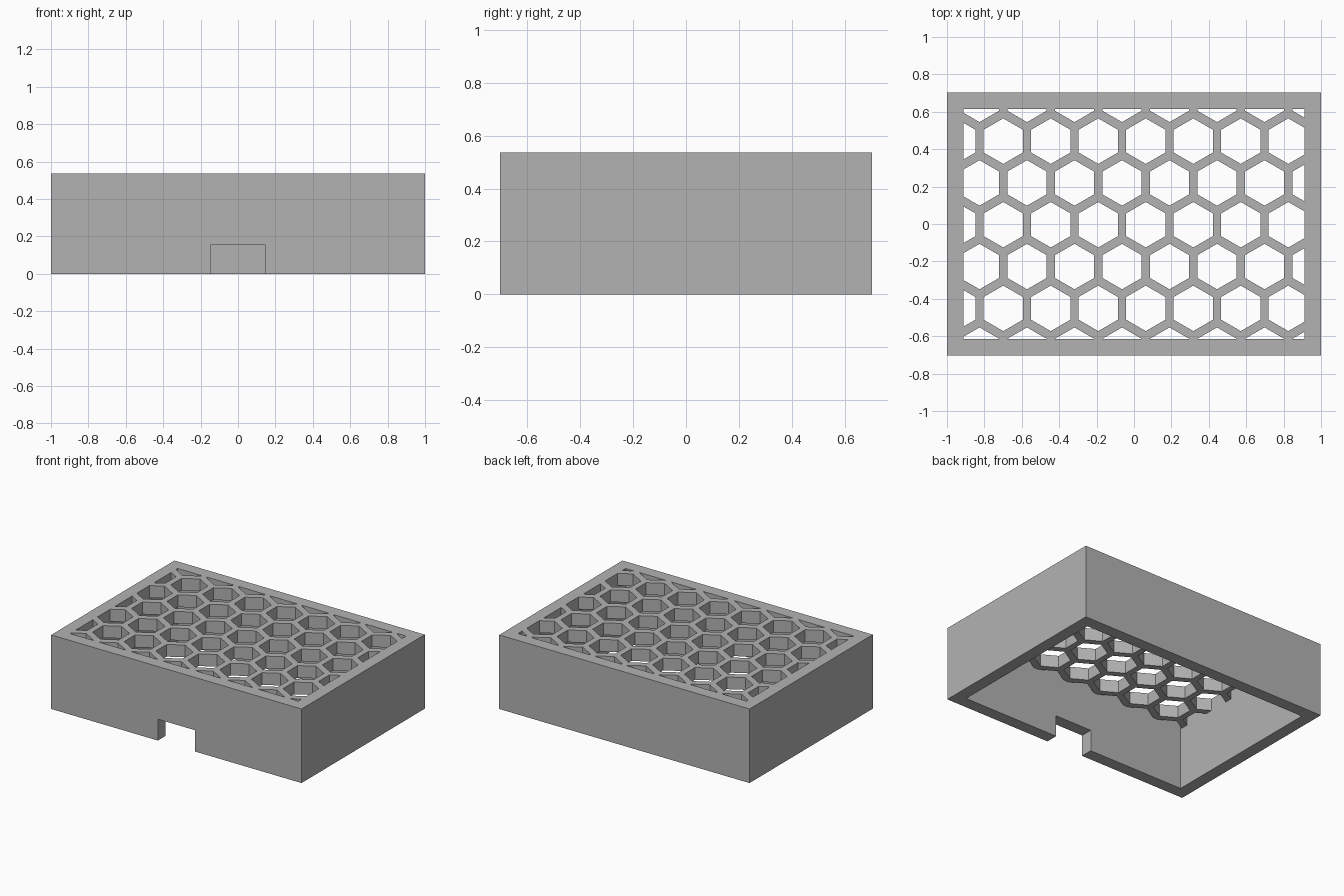
import bpy, bmesh, math
from mathutils import Vector

if "Cube" in bpy.data.objects:
    bpy.data.objects.remove(bpy.data.objects["Cube"])

# Overall sizes
HX, HY, H = 1.0, 0.703, 0.535      # half width, half depth, height
WALL = 0.088                       # side walls and grille thickness
IX, IY = HX - WALL, HY - WALL      # inner half sizes
PITCH, ROW, R = 0.254, 0.2235, 0.1215
Y0 = -0.004                        # grille is slightly off centre

grey = bpy.data.materials.new("light_grey")
grey.diffuse_color = (0.45, 0.45, 0.45, 1)
grey.use_nodes = True
grey.node_tree.nodes["Principled BSDF"].inputs["Base Color"].default_value = grey.diffuse_color


def finish(name, bm):
    bmesh.ops.recalc_face_normals(bm, faces=bm.faces)
    me = bpy.data.meshes.new(name)
    bm.to_mesh(me)
    bm.free()
    me.materials.append(grey)
    ob = bpy.data.objects.new(name, me)
    bpy.context.collection.objects.link(ob)
    return ob


def box(name, lo, hi):
    bm = bmesh.new()
    bmesh.ops.create_cube(bm, size=1)
    for v in bm.verts:
        v.co = [(a + b) / 2 + c * (b - a) for a, b, c in zip(lo, hi, v.co)]
    return finish(name, bm)


def cut(target, cutter):
    mod = target.modifiers.new(cutter.name, 'BOOLEAN')
    mod.operation, mod.solver, mod.object = 'DIFFERENCE', 'EXACT', cutter
    bpy.context.view_layer.objects.active = target
    bpy.ops.object.modifier_apply(modifier=mod.name)
    bpy.data.objects.remove(cutter)


# Hexagon prisms, trimmed to the inner opening
def hex_cutter():
    bm = bmesh.new()
    for j in range(-3, 4):
        shift = 0.063 if j % 2 == 0 else -0.064
        for i in range(-5, 6):
            cx, cy = shift + i * PITCH, Y0 + j * ROW
            bm.faces.new([bm.verts.new((cx + R * math.sin(k * math.pi / 3),
                                        cy + R * math.cos(k * math.pi / 3), H - WALL - 0.03))
                          for k in range(6)])
    for n, d in (((1, 0, 0), IX), ((-1, 0, 0), IX), ((0, 1, 0), IY), ((0, -1, 0), IY)):
        n = Vector(n)
        bmesh.ops.bisect_plane(bm, geom=bm.verts[:] + bm.edges[:] + bm.faces[:],
                               plane_co=n * d, plane_no=n, clear_outer=True)
    ext = bmesh.ops.extrude_face_region(bm, geom=bm.faces[:], use_keep_orig=True)
    bmesh.ops.translate(bm, vec=(0, 0, WALL + 0.08),
                        verts=[g for g in ext['geom'] if isinstance(g, bmesh.types.BMVert)])
    return finish("hex_holes", bm)


# Cover: solid block, hollowed from below, front notch, honeycomb top
cover = box("honeycomb_cover", (-HX, -HY, 0), (HX, HY, H))
cut(cover, box("cavity", (-IX, -IY, -0.1), (IX, IY, H - WALL)))
cut(cover, box("front_notch", (-0.148, -HY - 0.1, -0.1), (0.147, -IY + 0.05, 0.154)))
cut(cover, hex_cutter())
